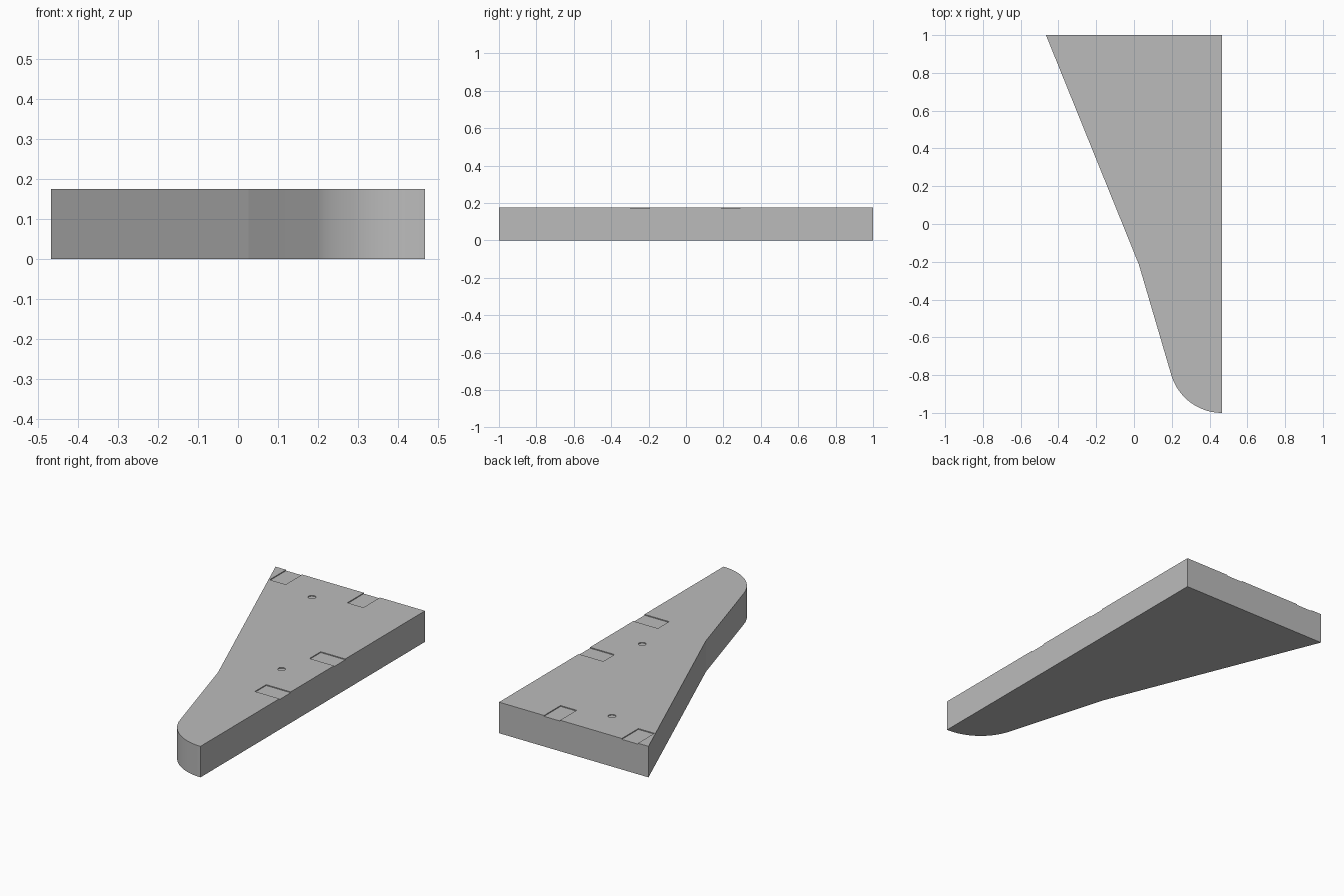
import bpy
import bmesh
import math
from mathutils import Matrix

old = bpy.data.objects.get("Cube")
if old:
    bpy.data.objects.remove(old, do_unlink=True)

HEIGHT, DEPTH = 0.175, 0.005
EDGE = 0.466

grey = bpy.data.materials.new("light_grey")
grey.use_nodes = True
grey.diffuse_color = (0.5, 0.5, 0.5, 1)
grey.node_tree.nodes["Principled BSDF"].inputs["Base Color"].default_value = (0.5, 0.5, 0.5, 1)


def add_object(name, bm):
    bmesh.ops.recalc_face_normals(bm, faces=bm.faces)
    mesh = bpy.data.meshes.new(name)
    bm.to_mesh(mesh)
    bm.free()
    mesh.materials.append(grey)
    obj = bpy.data.objects.new(name, mesh)
    bpy.context.collection.objects.link(obj)
    return obj


# Wing slab: swept outline with a rounded tip, extruded upward
radius = 0.28
outline = [(EDGE, 1), (-EDGE, 1), (0.005, -0.163), (0.026, -0.215)]
for i in range(21):
    a = math.radians(196.3 + (270 - 196.3) * i / 20)
    outline.append((EDGE + radius * math.cos(a), radius - 1 + radius * math.sin(a)))
bm = bmesh.new()
base = bm.faces.new([bm.verts.new((x, y, 0)) for x, y in outline])
top = bmesh.ops.extrude_face_region(bm, geom=[base])
bmesh.ops.translate(bm, vec=(0, 0, HEIGHT),
                    verts=[v for v in top["geom"] if isinstance(v, bmesh.types.BMVert)])
wing = add_object("wing_slab", bm)

# Shallow recesses in the top: edge slots and small round dimples
bm = bmesh.new()


def slot(x0, x1, y0, y1):
    place = Matrix.Translation(((x0 + x1) / 2, (y0 + y1) / 2, HEIGHT))
    bmesh.ops.create_cube(bm, size=1, matrix=place @ Matrix.Diagonal((x1 - x0, y1 - y0, 2 * DEPTH, 1)))


for y in (-0.246, 0.24):
    slot(0.313, EDGE + 0.05, y - 0.05, y + 0.05)
for x in (-0.35, 0.135):
    slot(x - 0.05, x + 0.05, 0.853, 1.05)
for x, y in ((-0.103, 0.806), (0.27, 0.004)):
    bmesh.ops.create_cone(bm, cap_ends=True, segments=24, radius1=0.02, radius2=0.02,
                          depth=2 * DEPTH, matrix=Matrix.Translation((x, y, HEIGHT)))
cutter = add_object("recess_cutter", bm)
cutter.hide_render = True

cut = wing.modifiers.new("recesses", "BOOLEAN")
cut.operation = "DIFFERENCE"
cut.solver = "EXACT"
cut.object = cutter

# Apply the cut, drop the helper and smooth the rounded tip
bpy.ops.object.select_all(action="DESELECT")
wing.select_set(True)
bpy.context.view_layer.objects.active = wing
bpy.ops.object.modifier_apply(modifier=cut.name)
bpy.data.objects.remove(cutter, do_unlink=True)
bpy.ops.object.shade_smooth_by_angle(angle=math.radians(5))
